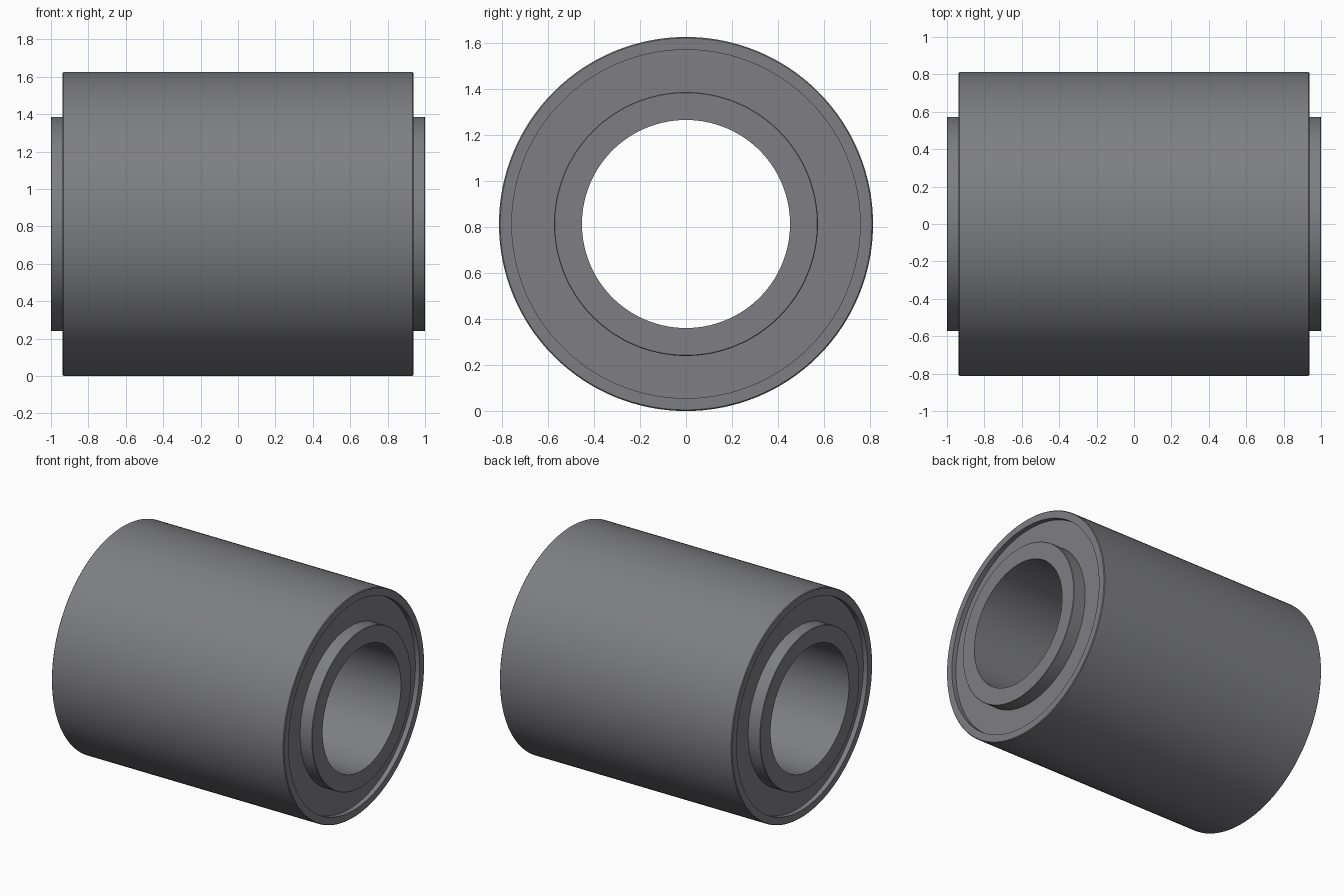
import bpy
import bmesh
from math import radians, tau
from mathutils import Vector

cube = bpy.data.objects.get("Cube")
if cube:
    bpy.data.objects.remove(cube, do_unlink=True)

OUTER = 0.8125      # outer radius, also the height of the axis
SEGMENTS = 128

grey = bpy.data.materials.new("dark_steel_grey")
grey.use_nodes = True
colour = (0.21, 0.212, 0.228, 1)
grey.diffuse_color = colour
bsdf = next(n for n in grey.node_tree.nodes if n.type == 'BSDF_PRINCIPLED')
bsdf.inputs["Base Color"].default_value = colour


def tube(name, inner, outer, half, chamfer=0.0):
    """Revolve a rectangular section about the x axis, chamfering the outer rims."""
    c = chamfer
    section = [(-half, inner), (half, inner)]
    if c:
        section += [(half, outer - c), (half - c, outer),
                    (c - half, outer), (-half, outer - c)]
    else:
        section += [(half, outer), (-half, outer)]
    bm = bmesh.new()
    verts = [bm.verts.new((x, 0, r)) for x, r in section]
    edges = [bm.edges.new((v, verts[(i + 1) % len(verts)]))
             for i, v in enumerate(verts)]
    bmesh.ops.spin(bm, geom=verts + edges, cent=Vector(), axis=(1, 0, 0),
                   angle=tau, steps=SEGMENTS, use_merge=True)
    bmesh.ops.remove_doubles(bm, verts=bm.verts, dist=0.0001)
    bmesh.ops.recalc_face_normals(bm, faces=bm.faces)
    mesh = bpy.data.meshes.new(name)
    bm.to_mesh(mesh)
    bm.free()
    mesh.materials.append(grey)
    obj = bpy.data.objects.new(name, mesh)
    obj.location.z = OUTER
    bpy.context.collection.objects.link(obj)
    bpy.ops.object.select_all(action='DESELECT')
    obj.select_set(True)
    bpy.context.view_layer.objects.active = obj
    bpy.ops.object.shade_smooth_by_angle(angle=radians(30))
    return obj


# Outer shell, recessed filler between the sleeves, and projecting inner sleeve
tube("outer_sleeve", 0.757, OUTER, 0.938, 0.005)
tube("bushing_filler", 0.573, 0.757, 0.903)
tube("inner_sleeve", 0.452, 0.573, 1.0, 0.003)
